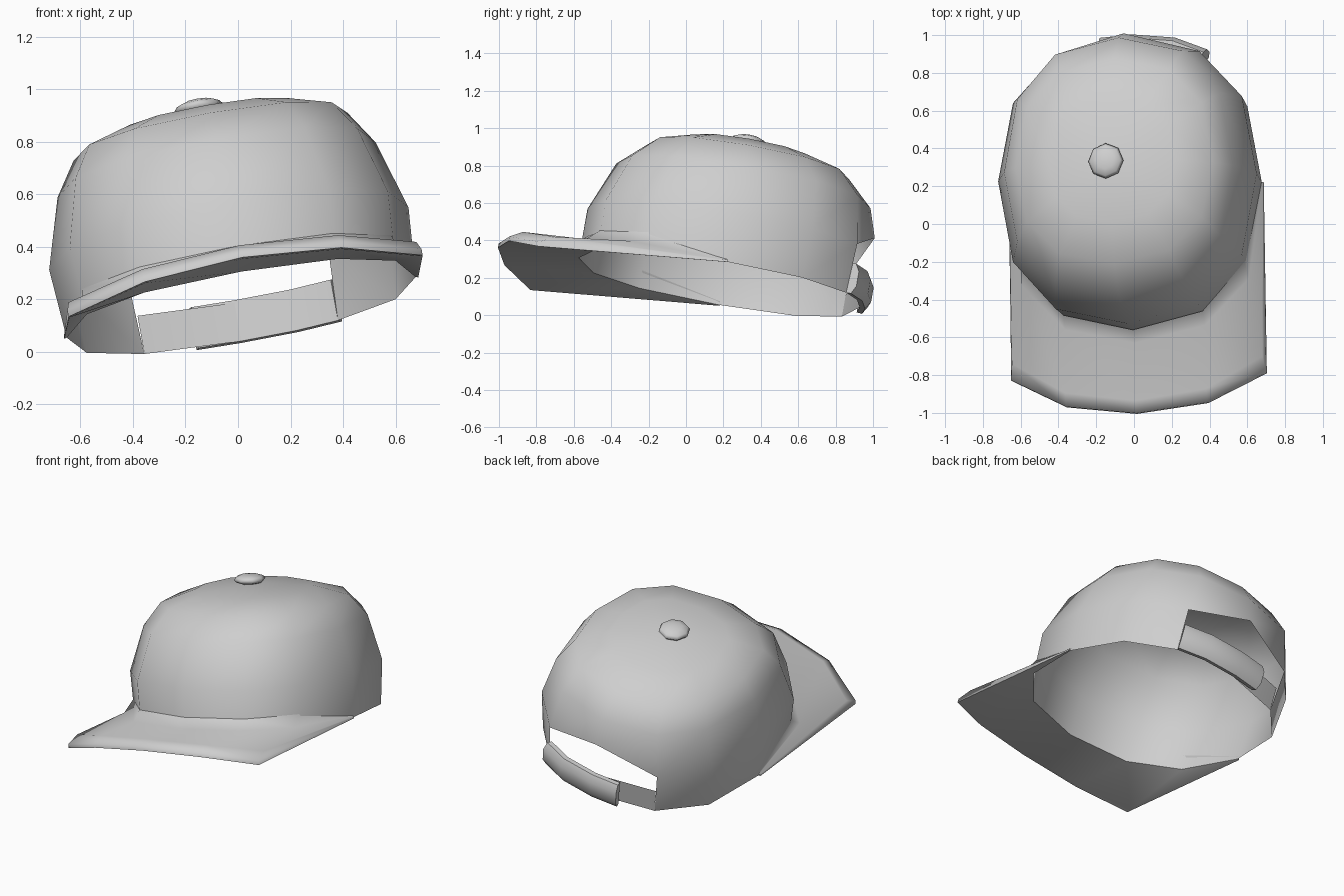
import bpy, bmesh
from math import sin, cos, radians, copysign
from mathutils import Matrix, Vector

cube = bpy.data.objects.get("Cube")
if cube:
    bpy.data.objects.remove(cube)

# One plain grey cloth
cloth = bpy.data.materials.new("grey cloth")
cloth.use_nodes = True
GREY = (0.62, 0.62, 0.62, 1)
cloth.diffuse_color = GREY
bsdf = next(n for n in cloth.node_tree.nodes if n.type == 'BSDF_PRINCIPLED')
bsdf.inputs["Base Color"].default_value = GREY

# The cap rests tipped to one side and backwards
TILT = (Matrix.Translation((0.012, 0.2, 0.17))
        @ Matrix.Rotation(radians(-10), 4, 'X')
        @ Matrix.Rotation(radians(-10), 4, 'Y'))


def finish(bm, name, angle=60):
    bmesh.ops.recalc_face_normals(bm, faces=bm.faces)
    bm.transform(TILT)
    mesh = bpy.data.meshes.new(name)
    bm.to_mesh(mesh)
    bm.free()
    obj = bpy.data.objects.new(name, mesh)
    bpy.context.collection.objects.link(obj)
    mesh.materials.append(cloth)
    bpy.ops.object.select_all(action='DESELECT')
    obj.select_set(True)
    bpy.context.view_layer.objects.active = obj
    bpy.ops.object.shade_smooth_by_angle(angle=radians(angle))


def loft(bm, rows, closed=False):
    """Skin quads between rows of points; returns the vertex rows."""
    grid = [[bm.verts.new(p) for p in row] for row in rows]
    for a, b in zip(grid, grid[1:]):
        n = len(a)
        for i in range(n if closed else n - 1):
            j = (i + 1) % n
            bm.faces.new((a[i], a[j], b[j], b[i]))
    return grid


def around(deg, height, rx, front, back):
    """Point on the slightly squared crown outline, measured from the front."""
    s, c = (copysign(abs(v) ** 0.85, v) for v in (sin(radians(deg)), cos(radians(deg))))
    return Vector((rx * s, -c * (front if c > 0 else back), height))


# Crown: height, half width, front depth, back depth
RINGS = [(0, .675, .785, .74), (.27, .695, .785, .755), (.54, .615, .675, .705),
         (.67, .53, .53, .57), (.738, .34, .32, .35)]
bm = bmesh.new()
grid = loft(bm, [[around(30 * i, *r) for i in range(12)] for r in RINGS], closed=True)
apex = bm.verts.new((0, 0, 0.768))
for i in range(12):
    bm.faces.new((grid[-1][i], grid[-1][(i + 1) % 12], apex))
# Arched opening at the back
grid[1][6].co.z = 0.385
bmesh.ops.delete(bm, geom=[grid[0][6]], context='VERTS')
finish(bm, "crown", 80)

# Brim: curved plate that blends into the crown and tapers out at its sides
half = [(0, -1.22, -.01), (.38, -1.17, -.03), (.685, -1.01, -.085), (.685, 0, 0)]
outer = [Vector((-x, y, z)) for x, y, z in half[:0:-1]] + [Vector(p) for p in half]
inner = [around(30 * i, *RINGS[0]) for i in range(-3, 4)]
taper = [.2, 1, 1, 1, 1, 1, .2]


def brim_row(reach, lift):
    return [p.lerp(q, reach) + Vector((0, 0, lift * t))
            for p, q, t in zip(inner, outer, taper)]


bm = bmesh.new()
loft(bm, [brim_row(*r) for r in [(.01, .1), (.15, .045), (.86, .045), (1, .012),
                                 (1, -.012), (.94, -.014), (0, 0)]])
finish(bm, "brim", 80)

# Flat tab reaching over from one side of the opening
up = Vector((0, 0, 1))
bm = bmesh.new()
path = [around(a, *RINGS[0]) for a in (210, 180, 175)]
loft(bm, [[p + up * h for p in path] for h in (0, .15)])
finish(bm, "back_tab")

# Padded strap from the other side, overlapping the tab
bm = bmesh.new()
path = [around(a, *RINGS[0]) for a in (150, 165, 180, 191)]
section = [(.0, .0), (.03, -.002), (.055, .04), (.055, .12), (.03, .162), (.0, .16)]
rows = []
for p in path:
    out = Vector((p.x, p.y, 0)).normalized()
    rows.append([p + out * d + up * h for d, h in section])
grid = loft(bm, rows, closed=True)
for end in (grid[0], grid[-1]):
    bm.faces.new(end)
finish(bm, "back_strap", 50)

# Button on top
bm = bmesh.new()
bmesh.ops.create_uvsphere(bm, u_segments=8, v_segments=6, radius=0.095)
bm.transform(Matrix.Translation((-0.025, 0, 0.788)) @ Matrix.Diagonal((1, 1, 0.34, 1)))
finish(bm, "top_button", 80)
